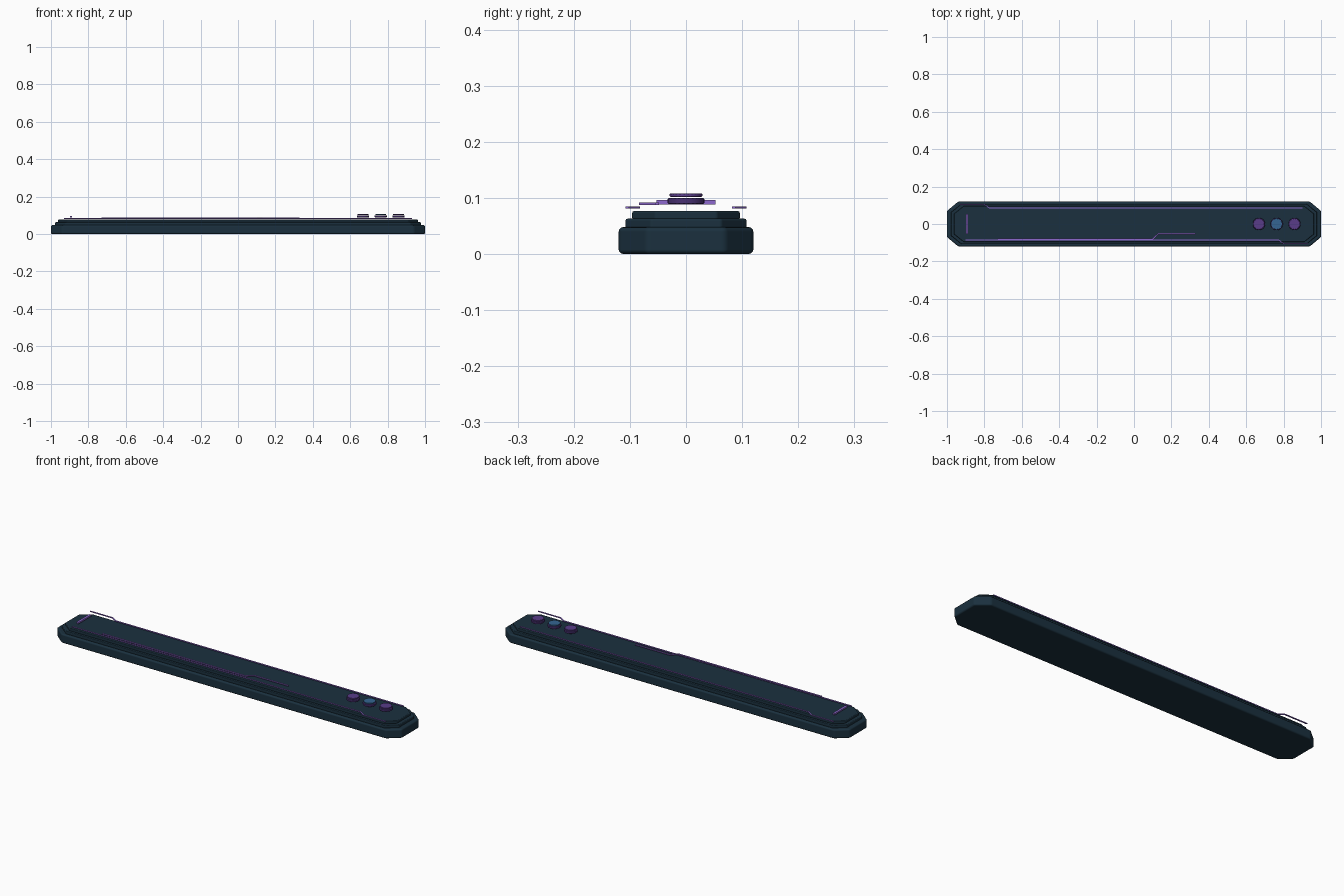
import bpy, bmesh, math
from mathutils import Vector

if "Cube" in bpy.data.objects:
    bpy.data.objects.remove(bpy.data.objects["Cube"])


def material(name, rgb):
    m = bpy.data.materials.new(name)
    m.diffuse_color = (*rgb, 1)
    m.use_nodes = True
    m.node_tree.nodes["Principled BSDF"].inputs["Base Color"].default_value = m.diffuse_color
    return m


SHELL = material("dark slate", (0.0105, 0.030, 0.049))
VIOLET = material("violet", (0.27, 0.14, 0.62))
PLUM = material("dark plum", (0.065, 0.030, 0.17))
PURPLE = material("button purple", (0.10, 0.045, 0.25))
BLUE = material("button blue", (0.035, 0.13, 0.29))


def finish(bm, name, mat, bevel=0, segments=2):
    bmesh.ops.recalc_face_normals(bm, faces=bm.faces)
    me = bpy.data.meshes.new(name)
    bm.to_mesh(me)
    bm.free()
    ob = bpy.data.objects.new(name, me)
    bpy.context.collection.objects.link(ob)
    me.materials.append(mat)
    if bevel:
        # Soft rounded edges between flat faces
        me.polygons.foreach_set("use_smooth", [True] * len(me.polygons))
        mod = ob.modifiers.new("bevel", 'BEVEL')
        mod.width, mod.segments = bevel, segments
        mod.limit_method = 'ANGLE'
        mod.angle_limit = math.radians(30)
        mod.harden_normals = True
    return ob


def prism(name, outline, z0, z1, mat, bevel=0, segments=2):
    bm = bmesh.new()
    low = [bm.verts.new((x, y, z0)) for x, y in outline]
    face = bm.faces.new(low)
    top = bmesh.ops.extrude_face_region(bm, geom=[face])["geom"]
    for v in top:
        if isinstance(v, bmesh.types.BMVert):
            v.co.z = z1
    # Close the underside when the extrusion leaves it open
    if any(e.is_boundary for e in bm.edges):
        bmesh.ops.holes_fill(bm, edges=[e for e in bm.edges if e.is_boundary], sides=0)
    return finish(bm, name, mat, bevel, segments)


def octagon(hx, hy, cx, cy):
    return [(hx, hy - cy), (hx - cx, hy), (cx - hx, hy), (-hx, hy - cy),
            (-hx, cy - hy), (cx - hx, -hy), (hx - cx, -hy), (hx, cy - hy)]


def strip(name, path, width, z0, z1, mat):
    """Flat line with mitred corners along a path."""
    pts = [Vector(p) for p in path]
    left, right = [], []
    for i, p in enumerate(pts):
        a = (p - pts[i - 1]).normalized() if i else (pts[1] - p).normalized()
        b = (pts[i + 1] - p).normalized() if i < len(pts) - 1 else a
        n = Vector((-a.y - b.y, a.x + b.x)).normalized()
        off = n * (width / 2 / n.dot(Vector((-a.y, a.x))))
        left.append(tuple(p + off))
        right.append(tuple(p - off))
    return prism(name, left + right[::-1], z0, z1, mat)


def disc(name, x, r, z0, z1, mat, bevel):
    ring = [(x + r * math.cos(i * math.tau / 24), r * math.sin(i * math.tau / 24))
            for i in range(24)]
    return prism(name, ring, z0, z1, mat, bevel, 1)


# Stepped octagonal body
prism("base_shell", octagon(1.0, 0.12, 0.06, 0.05), 0, 0.048, SHELL, 0.008, 3)
prism("middle_step", octagon(0.978, 0.108, 0.056, 0.045), 0.046, 0.063, SHELL, 0.004)
prism("top_panel", octagon(0.962, 0.096, 0.052, 0.041), 0.061, 0.077, SHELL, 0.004)

# Long edge lines, repeated by half-turn symmetry
edge = [(-0.93, 0.105), (-0.80, 0.105), (-0.77, 0.085), (0.90, 0.085)]
strip("back_edge_line", edge, 0.006, 0.081, 0.085, VIOLET)
strip("front_edge_line", [(-x, -y) for x, y in edge], 0.006, 0.081, 0.085, VIOLET)

# Inner circuit line and end bar
strip("circuit_line", [(-0.73, -0.08), (0.10, -0.08), (0.13, -0.052), (0.33, -0.052)],
      0.007, 0.087, 0.092, VIOLET)
strip("end_bar", [(-0.893, -0.053), (-0.893, 0.053)], 0.012, 0.088, 0.096, VIOLET)

# Row of three round buttons
for i, colour in enumerate((PURPLE, BLUE, PURPLE)):
    x = 0.668 + 0.095 * i
    disc(f"button_collar_{i + 1}", x, 0.033, 0.089, 0.100, PLUM, 0.002)
    disc(f"button_cap_{i + 1}", x, 0.029, 0.102, 0.108, colour, 0.001)
